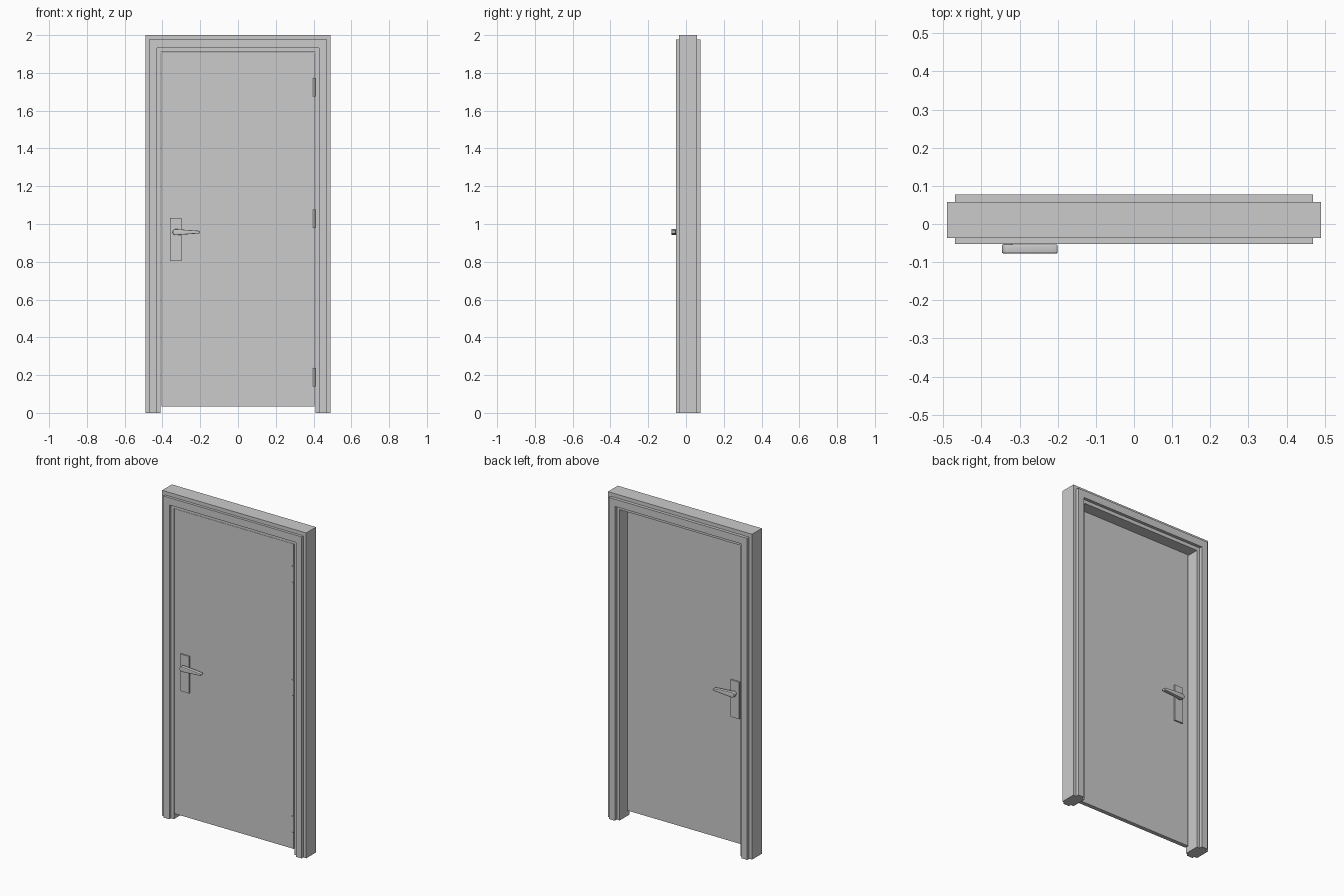
import bpy, bmesh, math
from mathutils import Vector

if "Cube" in bpy.data.objects:
    bpy.data.objects.remove(bpy.data.objects["Cube"])

DOOR_FRONT, DOOR_BACK = -0.037, -0.012
MID = (DOOR_FRONT + DOOR_BACK) / 2


def finish(bm, name, smooth=False):
    bmesh.ops.recalc_face_normals(bm, faces=bm.faces)
    me = bpy.data.meshes.new(name)
    bm.to_mesh(me)
    bm.free()
    ob = bpy.data.objects.new(name, me)
    bpy.context.collection.objects.link(ob)
    if smooth:
        bpy.ops.object.select_all(action='DESELECT')
        ob.select_set(True)
        bpy.context.view_layer.objects.active = ob
        bpy.ops.object.shade_smooth_by_angle(angle=math.radians(35))
    return ob


def box(name, x0, x1, y0, y1, z0, z1):
    bm = bmesh.new()
    bmesh.ops.create_cube(bm, size=1)
    for v in bm.verts:
        v.co = Vector(((x0 + x1) / 2 + v.co.x * (x1 - x0),
                       (y0 + y1) / 2 + v.co.y * (y1 - y0),
                       (z0 + z1) / 2 + v.co.z * (z1 - z0)))
    return finish(bm, name)


def prism(name, outline, y0, y1, bevel=0.0):
    # extrude an (x, z) outline along y, optionally rounding its rims
    bm = bmesh.new()
    face = bm.faces.new([bm.verts.new((x, y0, z)) for x, z in outline])
    new = bmesh.ops.extrude_face_region(bm, geom=[face])['geom']
    bmesh.ops.translate(bm, vec=(0, y1 - y0, 0),
                        verts=[g for g in new if isinstance(g, bmesh.types.BMVert)])
    if bevel:
        rims = [e for e in bm.edges if abs(e.verts[0].co.y - e.verts[1].co.y) < 1e-6]
        bmesh.ops.bevel(bm, geom=rims, offset=bevel, segments=3, profile=0.5, affect='EDGES')
    return finish(bm, name, True)


def arc(cx, cz, r, a0, a1, n=12):
    return [(cx + r * math.cos(math.radians(a0 + (a1 - a0) * i / n)),
             cz + r * math.sin(math.radians(a0 + (a1 - a0) * i / n))) for i in range(n + 1)]


def mirror_y(ob, name):
    # copy the part to the other face of the door
    cp = ob.copy()
    cp.data = ob.data.copy()
    cp.name = name
    for v in cp.data.vertices:
        v.co.y = 2 * MID - v.co.y
    cp.data.flip_normals()
    bpy.context.collection.objects.link(cp)


# Door frame: stepped profile (half width, top height, y) swept around the opening
front = [(0.49, 2.0, -0.037), (0.47, 1.977, -0.037), (0.47, 1.977, -0.053),
         (0.43, 1.932, -0.053), (0.43, 1.932, -0.037), (0.41, 1.91, -0.037)]
profile = front + [(w, t, {-0.037: 0.058, -0.053: 0.077}[y]) for w, t, y in reversed(front)]
bm = bmesh.new()
rings = [[bm.verts.new((sx * w, y, t * up)) for w, t, y in profile]
         for sx, up in ((-1, 0), (-1, 1), (1, 1), (1, 0))]
n = len(profile)
for a, b in zip(rings, rings[1:]):
    for i in range(n):
        j = (i + 1) % n
        bm.faces.new((a[i], a[j], b[j], b[i]))
bm.faces.new(rings[0])
bm.faces.new(rings[-1])
finish(bm, "door_frame")

# Door leaf
box("door_leaf", -0.405, 0.405, DOOR_FRONT, DOOR_BACK, 0.035, 1.909)

# Handle set on both faces: plate, spindle, tapered lever
parts = [
    prism("handle_plate", [(-0.36, 0.805), (-0.30, 0.805), (-0.30, 1.032), (-0.36, 1.032)],
          DOOR_FRONT + 0.001, DOOR_FRONT - 0.009),
    prism("handle_spindle", arc(-0.33, 0.957, 0.012, 0, 345, 23),
          DOOR_FRONT - 0.008, -0.058),
    prism("handle_lever", arc(-0.33, 0.957, 0.016, 86, 274) + arc(-0.207, 0.957, 0.007, -86, 86),
          -0.054, -0.077, 0.003),
]
for p in parts:
    mirror_y(p, "rear_" + p.name)

# Hinges: rounded leaf and knuckle
for i, zc in enumerate((0.188, 1.027, 1.725)):
    h, r = 0.049, 0.009
    prism(f"hinge_leaf_{i}", [(0.407, zc - h), (0.407, zc + h)]
          + arc(0.384 + r, zc + h - r, r, 90, 180, 5) + arc(0.384 + r, zc - h + r, r, 180, 270, 5),
          DOOR_FRONT + 0.002, DOOR_FRONT - 0.003)
    bpy.ops.mesh.primitive_cylinder_add(vertices=16, radius=0.006, depth=2 * h,
                                        location=(0.403, DOOR_FRONT - 0.004, zc))
    bpy.context.object.name = f"hinge_knuckle_{i}"
    bpy.ops.object.shade_smooth_by_angle(angle=math.radians(35))
